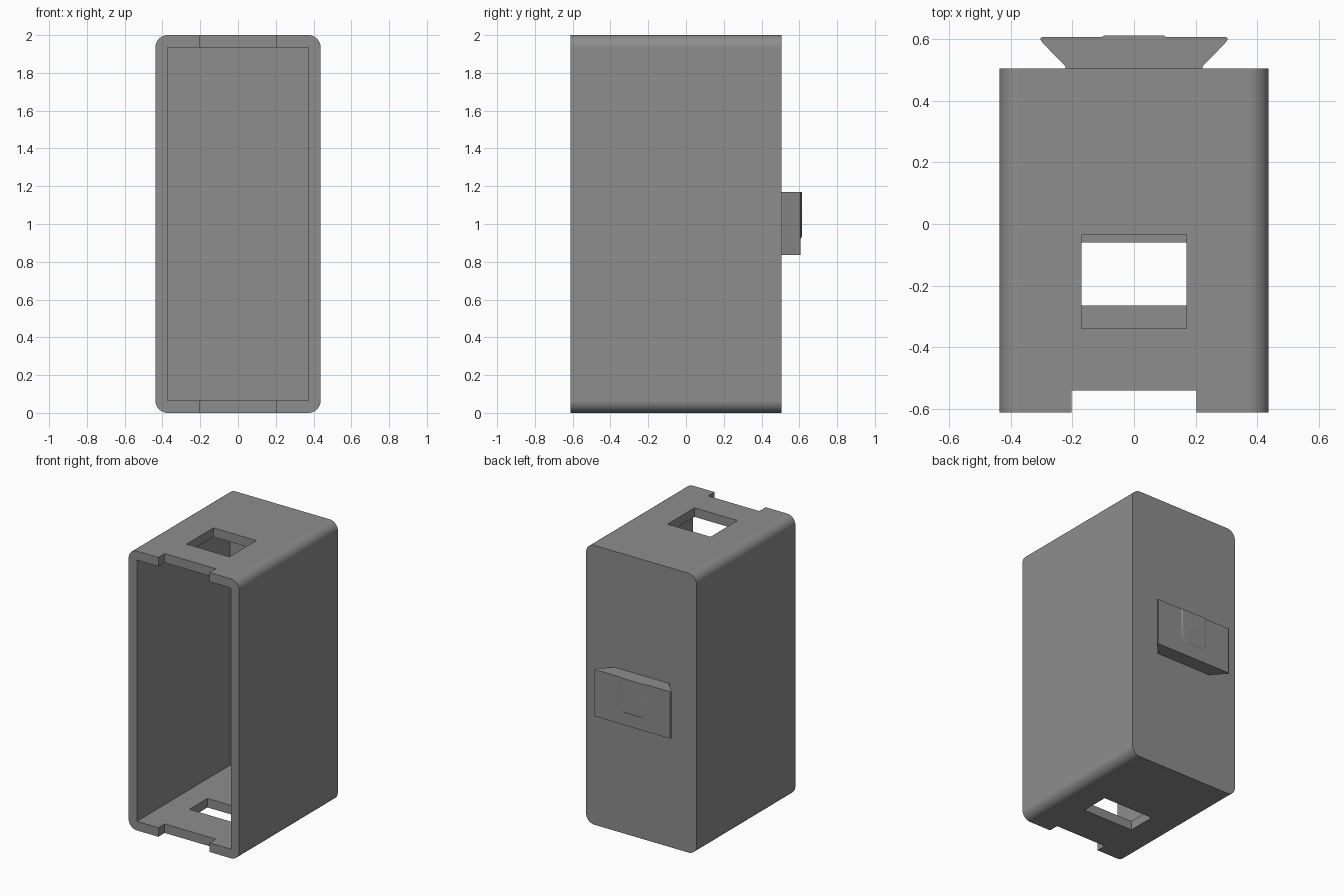
import bpy, bmesh, math
from mathutils import Vector

if "Cube" in bpy.data.objects:
    bpy.data.objects.remove(bpy.data.objects["Cube"])

grey = bpy.data.materials.new("grey plastic")
grey.diffuse_color = (0.27, 0.27, 0.27, 1)
grey.use_nodes = True
grey.node_tree.nodes["Principled BSDF"].inputs["Base Color"].default_value = grey.diffuse_color


def prism(name, points, direction):
    """Extrude a closed 3D outline along a direction."""
    bm = bmesh.new()
    face = bm.faces.new([bm.verts.new(p) for p in points])
    res = bmesh.ops.extrude_face_region(bm, geom=[face])
    verts = [g for g in res["geom"] if isinstance(g, bmesh.types.BMVert)]
    bmesh.ops.translate(bm, vec=Vector(direction), verts=verts)
    bmesh.ops.recalc_face_normals(bm, faces=bm.faces)
    mesh = bpy.data.meshes.new(name)
    bm.to_mesh(mesh)
    bm.free()
    mesh.materials.append(grey)
    ob = bpy.data.objects.new(name, mesh)
    bpy.context.collection.objects.link(ob)
    return ob


def box(name, x, y, z):
    pts = [(x[0], y[0], z[0]), (x[1], y[0], z[0]), (x[1], y[1], z[0]), (x[0], y[1], z[0])]
    return prism(name, pts, (0, 0, z[1] - z[0]))


def arc(cx, cz, r, start, n):
    """Quarter circle of n segments."""
    return [(cx + r * math.cos(math.radians(start + 90 * i / n)),
             cz + r * math.sin(math.radians(start + 90 * i / n))) for i in range(n + 1)]


def activate(ob):
    bpy.ops.object.select_all(action='DESELECT')
    ob.select_set(True)
    bpy.context.view_layer.objects.active = ob


def cut(ob, cutter):
    activate(ob)
    mod = ob.modifiers.new("cut", 'BOOLEAN')
    mod.operation = 'DIFFERENCE'
    mod.solver = 'EXACT'
    mod.object = cutter
    bpy.ops.object.modifier_apply(modifier=mod.name)
    bpy.data.objects.remove(cutter)


# Case: rounded rectangle outline extruded from front to back
W, R, FRONT, BACK, T = 0.4375, 0.065, -0.612, 0.505, 0.065
outline = (arc(W - R, 2 - R, R, 0, 12) + arc(R - W, 2 - R, R, 90, 12)
           + arc(R - W, R, R, 180, 12) + arc(W - R, R, R, 270, 12))
case = prism("case", [(x, FRONT, z) for x, z in outline], (0, BACK - FRONT, 0))

# Open cavity, window in top and bottom, finger notches on the front rim
cut(case, box("cavity", (-0.372, 0.372), (FRONT - 0.2, BACK - T), (T, 2 - T)))
cut(case, box("top_window", (-0.17, 0.17), (-0.34, -0.035), (1.8, 2.2)))
cut(case, box("bottom_window", (-0.2, 0.2), (-0.265, -0.06), (-0.2, 0.2)))
for z in ((-0.2, 0.2), (1.8, 2.2)):
    cut(case, box("rim_notch", (-0.203, 0.203), (FRONT - 0.2, -0.54), z))

# Dovetail clip on the back
half = [(0.222, BACK - 0.01), (0.222, BACK + 0.003), (0.225, 0.515),
        (0.297, 0.588), (0.303, 0.598), (0.303, 0.604), (0.299, 0.607)]
profile = half + [(-x, y) for x, y in reversed(half)]
clip = prism("dovetail_clip", [(x, y, 0.835) for x, y in profile], (0, 0, 0.335))

# Low raised pad on the clip, rounded at its lower corners, with a sloped edge
pad_pts = ([(0.108, 1.17), (-0.108, 1.17)] + arc(-0.058, 0.97, 0.05, 180, 6)
           + arc(0.058, 0.97, 0.05, 270, 6))
pad = prism("clip_pad", [(x, 0.605, z) for x, z in pad_pts], (0, 0.008, 0))
for v in pad.data.vertices:
    if v.co.y > 0.61:
        v.co.x *= 0.88
        v.co.z = 1.17 + (v.co.z - 1.17) * 0.95

for ob in (case, clip, pad):
    activate(ob)
    bpy.ops.object.shade_smooth_by_angle(angle=math.radians(30))
    wn = ob.modifiers.new("face normals", 'WEIGHTED_NORMAL')
    wn.keep_sharp = True
